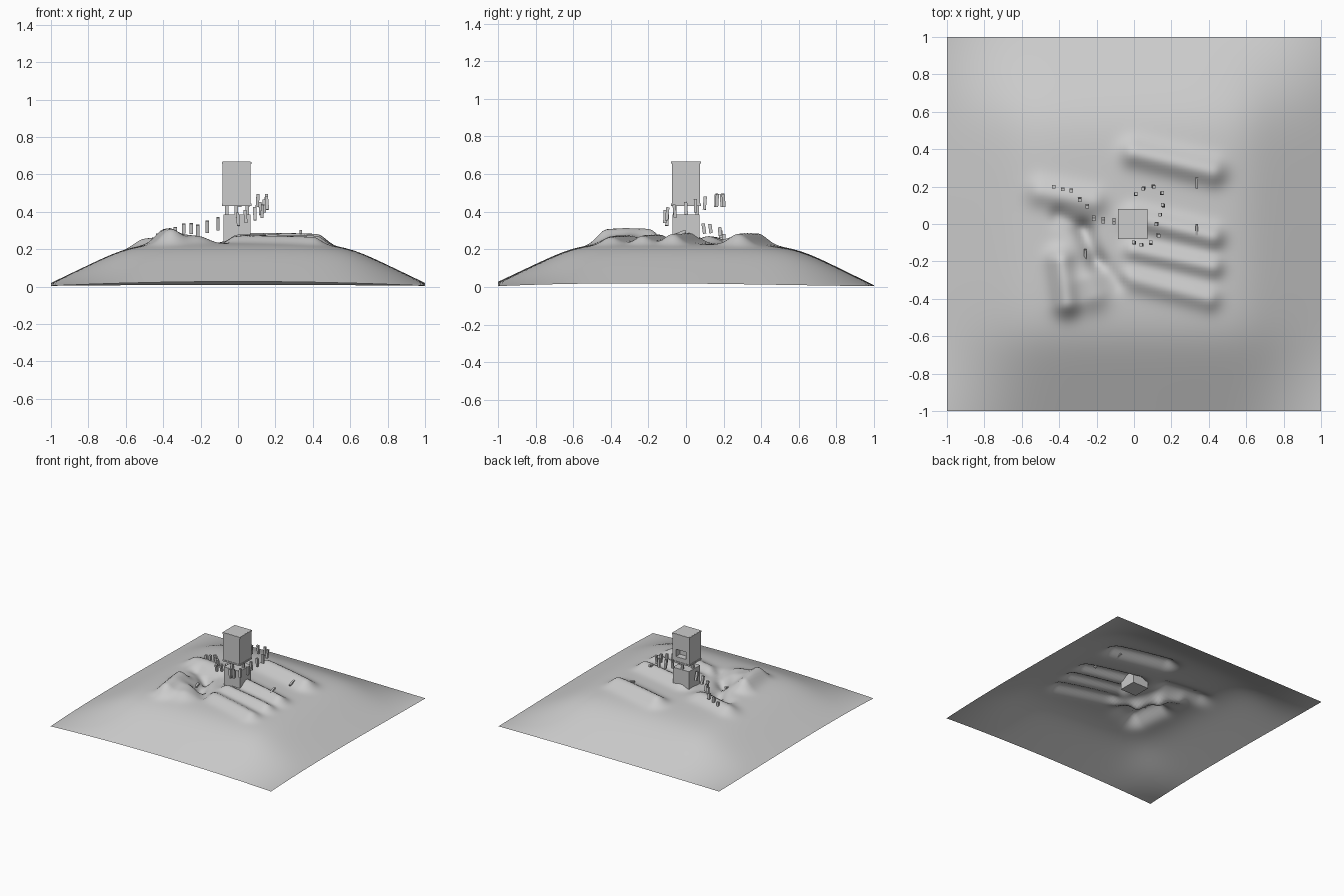
import bpy, bmesh, math, random
from mathutils import Vector, Matrix

random.seed(4)
old = bpy.data.objects.get("Cube")
if old:
    bpy.data.objects.remove(old)

grey = bpy.data.materials.new("pale_grey")
grey.use_nodes = True
grey.diffuse_color = (0.6, 0.6, 0.6, 1)
grey.node_tree.nodes["Principled BSDF"].inputs["Base Color"].default_value = (0.6, 0.6, 0.6, 1)


def finish(name, bm, smooth=False):
    mesh = bpy.data.meshes.new(name)
    bm.to_mesh(mesh)
    bm.free()
    mesh.materials.append(grey)
    for p in mesh.polygons:
        p.use_smooth = smooth
    ob = bpy.data.objects.new(name, mesh)
    bpy.context.collection.objects.link(ob)
    return ob


def add_box(bm, centre, size, turn=None):
    m = Matrix.Translation(centre) @ (turn or Matrix()) @ Matrix.Diagonal((*size, 1))
    return bmesh.ops.create_cube(bm, size=1, matrix=m)["verts"]


# Ground: ridges and valleys as soft strokes (start, end, height, width)
strokes = [
    ((0.0, 0.38), (0.42, 0.28), 0.06, 0.07),
    ((0.0, 0.03), (0.42, -0.07), 0.055, 0.06),
    ((0.0, -0.14), (0.42, -0.23), 0.045, 0.055),
    ((-0.02, -0.29), (0.4, -0.4), 0.04, 0.06),
    ((-0.39, -0.2), (-0.36, -0.42), 0.08, 0.07),
    ((-0.25, -0.3), (-0.22, -0.38), 0.04, 0.08),
    ((-0.5, 0.17), (-0.22, 0.12), 0.04, 0.07),
    ((-0.4, 0.04), (-0.27, -0.03), -0.03, 0.05),
    ((-0.27, -0.03), (-0.2, -0.2), -0.045, 0.05),
    ((-0.2, -0.2), (-0.08, -0.31), -0.025, 0.05),
]


def flank(t):
    s = 2.24 * (1 - abs(t))
    return s / (1 + s ** 6) ** (1 / 6)


def ground_height(x, y):
    p = Vector((x, y))
    h = 0.215 * flank(x) * flank(y)
    for a, b, amount, width in strokes:
        a, b = Vector(a), Vector(b)
        k = max(0, min(1, (p - a).dot(b - a) / (b - a).length_squared))
        h += amount * math.exp(-((p - a.lerp(b, k)).length / width) ** 2)
    rim = 0.018 - 0.009 * y
    return h + rim * (1 - (x * y) ** 2) + 0.004 * (x * y) ** 2


bm = bmesh.new()
bmesh.ops.create_grid(bm, x_segments=110, y_segments=110, size=1)
for v in bm.verts:
    v.co.z = max(0, ground_height(v.co.x, v.co.y))
finish("ground", bm, True)

# Tower base
bm = bmesh.new()
add_box(bm, (-0.005, 0, 0.287), (0.145, 0.145, 0.195))
finish("tower_base", bm)

# Posts joining the two tower blocks
bm = bmesh.new()
for x, y in [(-0.01, -0.06), (-0.01, 0.06), (-0.06, 0), (0.05, 0)]:
    add_box(bm, (x, y, 0.395), (0.018, 0.018, 0.09))
finish("tower_posts", bm)

# Upper block with a recessed back window
bm = bmesh.new()
body = add_box(bm, (-0.007, 0, 0.55), (0.15, 0.15, 0.235))
back = max(bm.faces, key=lambda f: f.normal.y)
bmesh.ops.inset_region(bm, faces=[back], thickness=0.042)
for v in back.verts:
    v.co.z = 0.54 if v.co.z > 0.55 else 0.48
bmesh.ops.translate(bm, verts=bmesh.ops.extrude_discrete_faces(bm, faces=[back])["faces"][0].verts, vec=(0, -0.05, 0))
finish("tower_top", bm)

# Rims around the upper block
for name, z in [("top_rim", 0.661), ("bottom_rim", 0.437)]:
    bm = bmesh.new()
    add_box(bm, (-0.007, 0, z), (0.158, 0.158, 0.012))
    finish(name, bm)

# Rising ring of floating slabs
ring = [(0.0, -0.1), (0.04, -0.112), (0.09, -0.1), (0.13, -0.06), (0.12, 0), (0.14, 0.05),
        (0.155, 0.1), (0.15, 0.165), (0.105, 0.2), (0.05, 0.19), (0.01, 0.16)]
bm = bmesh.new()
for i, (x, y) in enumerate(ring):
    tilt = Matrix.Rotation(random.uniform(-0.12, 0.12), 4, 'X') @ Matrix.Rotation(random.uniform(-0.1, 0.1), 4, 'Y')
    add_box(bm, (x, y, 0.36 + 0.1 * min(1, i / 7)), (0.017, 0.017, 0.07), tilt)
finish("floating_slabs", bm)

# Line of stepping posts up to the tower
steps = [(-0.43, 0.2, 0.265), (-0.38, 0.185, 0.28), (-0.335, 0.18, 0.295), (-0.29, 0.13, 0.31),
         (-0.25, 0.095, 0.31), (-0.215, 0.03, 0.3), (-0.165, 0.02, 0.32), (-0.107, 0.015, 0.335)]
bm = bmesh.new()
for i, (x, y, z) in enumerate(steps):
    add_box(bm, (x, y, z), (0.018, 0.018, 0.035 + 0.005 * i), Matrix.Rotation(0.04 * i, 4, 'X'))
finish("stepping_posts", bm)

# Loose beams lying on the ground
for i, (x, y, length) in enumerate([(0.335, 0.22, 0.06), (0.335, -0.03, 0.06), (-0.26, -0.16, 0.05)]):
    bm = bmesh.new()
    z = ground_height(x, y) + 0.006
    add_box(bm, (x, y, z), (0.014, length, 0.016), Matrix.Rotation(0.35, 4, 'X'))
    finish("loose_beam_%d" % (i + 1), bm)
